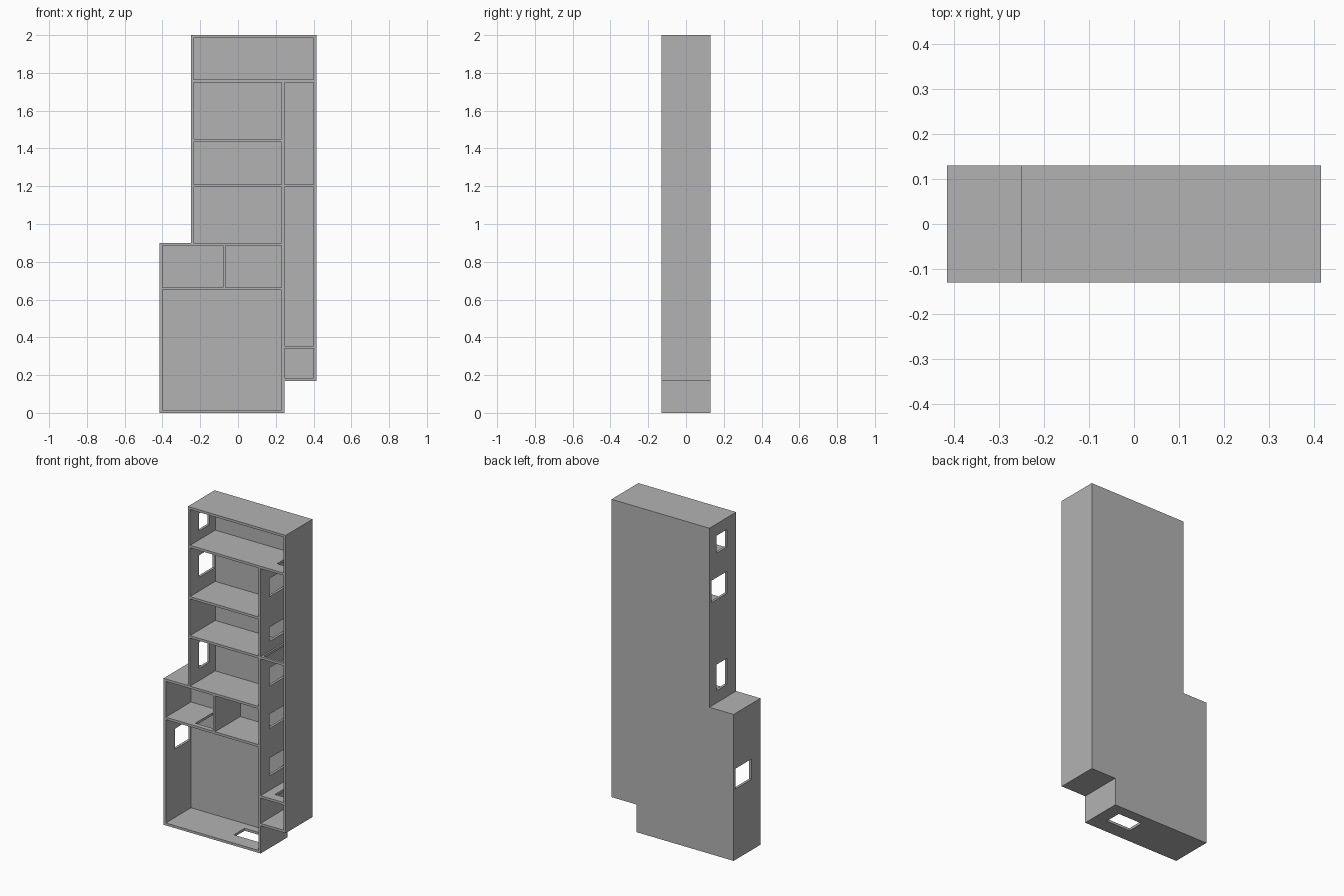
import bpy
import bmesh

old = bpy.data.objects.get("Cube")
if old:
    bpy.data.objects.remove(old, do_unlink=True)

T = 0.015          # panel thickness
D = 0.13           # half depth

grey = bpy.data.materials.new("plain_grey")
grey.use_nodes = True
grey.diffuse_color = (0.45, 0.45, 0.45, 1)
grey.node_tree.nodes["Principled BSDF"].inputs["Base Color"].default_value = (0.45, 0.45, 0.45, 1)


def make_object(name, bm):
    bmesh.ops.recalc_face_normals(bm, faces=bm.faces)
    mesh = bpy.data.meshes.new(name)
    bm.to_mesh(mesh)
    bm.free()
    mesh.materials.append(grey)
    obj = bpy.data.objects.new(name, mesh)
    bpy.context.collection.objects.link(obj)
    return obj


def make_boxes(name, boxes):
    """One object holding separate boxes, each (x0, x1, y0, y1, z0, z1)."""
    bm = bmesh.new()
    for x0, x1, y0, y1, z0, z1 in boxes:
        for v in bmesh.ops.create_cube(bm, size=1)["verts"]:
            v.co = (x1 if v.co.x > 0 else x0,
                    y1 if v.co.y > 0 else y0,
                    z1 if v.co.z > 0 else z0)
    return make_object(name, bm)


# Stepped outer block
left, step, wall, right = -0.415, -0.25, 0.245, 0.415
outline = [(left, 0), (wall, 0), (wall, 0.17), (right, 0.17),
           (right, 2), (step, 2), (step, 0.9), (left, 0.9)]
bm = bmesh.new()
front = bm.faces.new([bm.verts.new((x, -D, z)) for x, z in outline])
grown = bmesh.ops.extrude_face_region(bm, geom=[front], use_keep_orig=True)["geom"]
for v in grown:
    if isinstance(v, bmesh.types.BMVert):
        v.co.y = D
house = make_object("open_front_house", bm)

# Rooms, hollowed from the front up to the back panel
rooms = [
    (step + T, right - T, 1.765, 2 - T),
    (step + T, wall - T, 1.45, 1.75),
    (step + T, wall - T, 1.21, 1.435),
    (step + T, wall - T, 0.9, 1.195),
    (left + T, -0.08, 0.665, 0.885),
    (-0.065, wall - T, 0.665, 0.885),
    (left + T, wall - T, T, 0.65),
    (wall, right - T, 1.21, 1.75),
    (wall, right - T, 0.355, 1.195),
    (wall, right - T, 0.185, 0.34),
]
room_cutter = make_boxes("room_cutter",
                         [(x0, x1, -D - 0.1, D - T, z0, z1) for x0, x1, z0, z1 in rooms])

openings = []
# Outer windows: wall x, back edge, bottom, top
for x, back, z0, z1 in [(step, 0.06, 1.82, 1.927), (step, 0.11, 1.535, 1.67),
                        (step, 0.06, 0.975, 1.135), (left, 0.11, 0.435, 0.56)]:
    openings.append((x - 0.03, x + 0.04, -0.042, back, z0, z1))
# Openings between the rooms and the tall shaft
for z0, z1 in [(1.545, 1.657), (1.27, 1.357), (0.995, 1.107), (0.735, 0.823), (0.445, 0.553)]:
    openings.append((wall - 0.04, wall + 0.03, -0.042, 0.11, z0, z1))
# Hatches through floors: x range, y range, floor height
for x0, x1, y0, y1, z in [(0.0, 0.165, -0.04, 0.065, 0.0),
                          (-0.22, -0.1, -0.1, 0.065, 0.65),
                          (0.3, 0.385, -0.05, 0.055, 1.75),
                          (0.3, 0.385, -0.07, 0.055, 0.34),
                          (0.255, 0.39, -0.115, 0.1, 1.195)]:
    openings.append((x0, x1, y0, y1, z - 0.02, z + T + 0.02))
opening_cutter = make_boxes("opening_cutter", openings)

# Cut, then bake the result and drop the cutters
cutters = (room_cutter, opening_cutter)
for cutter in cutters:
    cutter.hide_render = True
    mod = house.modifiers.new(cutter.name, "BOOLEAN")
    mod.operation = "DIFFERENCE"
    mod.solver = "EXACT"
    mod.object = cutter
bpy.context.view_layer.update()
graph = bpy.context.evaluated_depsgraph_get()
baked = bpy.data.meshes.new_from_object(house.evaluated_get(graph))
house.modifiers.clear()
house.data = baked
for cutter in cutters:
    bpy.data.objects.remove(cutter, do_unlink=True)
